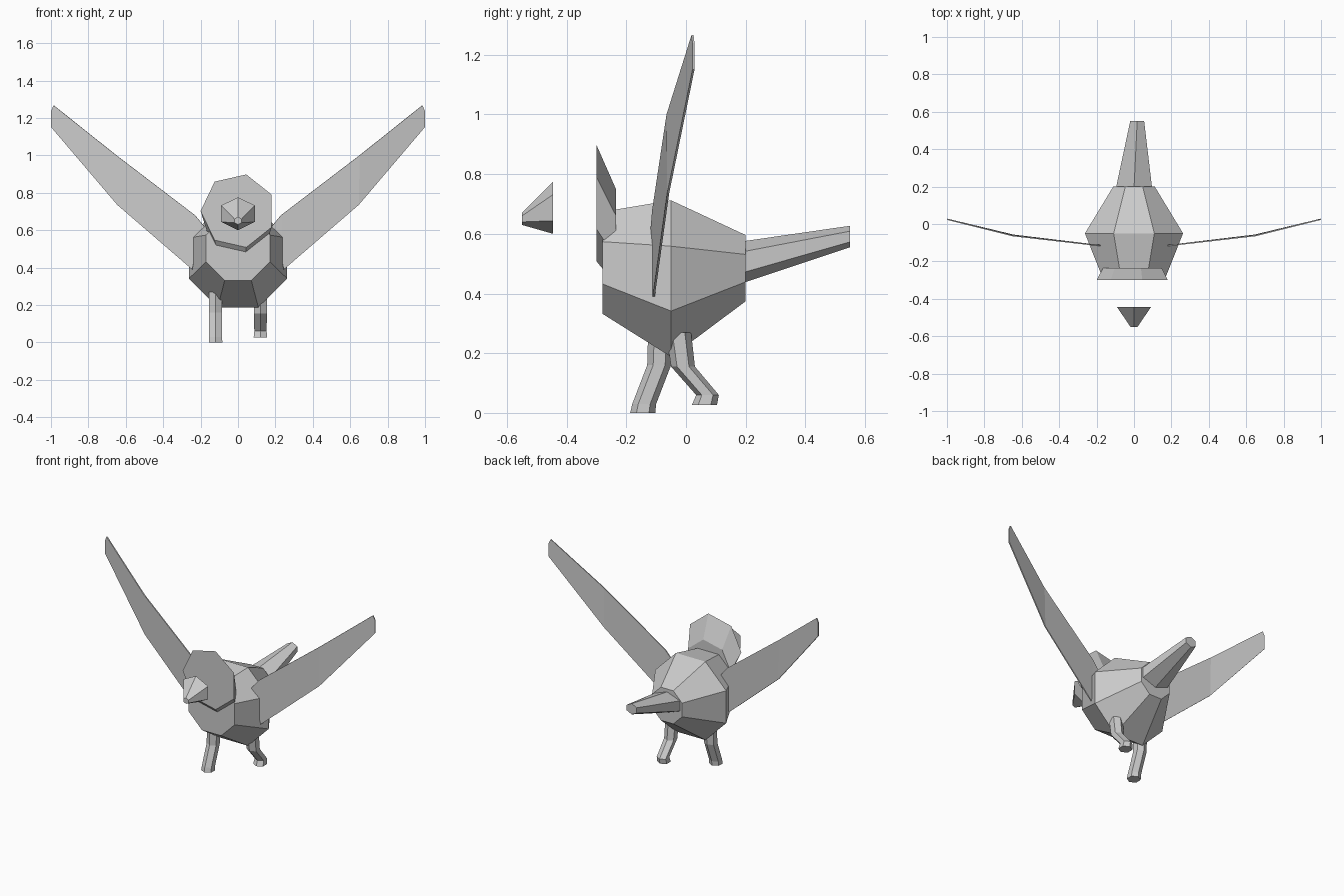
import bpy, bmesh
from math import sin, cos, pi, radians

cube = bpy.data.objects.get("Cube")
if cube:
    bpy.data.objects.remove(cube)

GREY = (0.6, 0.6, 0.6, 1)
grey = bpy.data.materials.new("plain grey")
grey.use_nodes = True
grey.diffuse_color = GREY
grey.node_tree.nodes["Principled BSDF"].inputs["Base Color"].default_value = GREY


def finish(name, bm):
    bmesh.ops.recalc_face_normals(bm, faces=bm.faces)
    mesh = bpy.data.meshes.new(name)
    bm.to_mesh(mesh)
    bm.free()
    mesh.materials.append(grey)
    obj = bpy.data.objects.new(name, mesh)
    bpy.context.collection.objects.link(obj)
    return obj


def loft(name, rings):
    """Join equal-sided rings of points and cap both ends."""
    bm = bmesh.new()
    loops = [[bm.verts.new(p) for p in ring] for ring in rings]
    n = len(loops[0])
    for a, b in zip(loops, loops[1:]):
        for i in range(n):
            j = (i + 1) % n
            bm.faces.new((a[i], a[j], b[j], b[i]))
    bm.faces.new(loops[0])
    bm.faces.new(loops[-1])
    return finish(name, bm)


def upright(n, start, x, y, z, rx, rz):
    """Polygon facing along y; start is the angle of its first corner."""
    angles = [radians(start) + 2 * pi * i / n for i in range(n)]
    return [(x + rx * cos(a), y, z + rz * sin(a)) for a in angles]


def level(x, y, z, r):
    """Horizontal hexagon with corners to the front and back."""
    angles = [pi / 2 + pi * i / 3 for i in range(6)]
    return [(x + r * cos(a), y + r * sin(a), z) for a in angles]


# Body: three octagons
loft("body", [upright(8, 22.5, 0, y, z, r, r) for y, z, r in
              ((-0.28, 0.503, 0.185), (-0.05, 0.45, 0.284), (0.2, 0.485, 0.12))])

# Head: slanted seven-sided disc
loft("head", [upright(7, 180, 0, -0.3, 0.703, 0.2, 0.2),
              upright(7, 180, 0, -0.235, 0.59, 0.165, 0.165)])

# Beak and tail: tapered hexagons
loft("beak", [upright(6, 90, 0, -0.445, 0.688, 0.104, 0.088),
              upright(6, 90, 0, -0.55, 0.65, 0.022, 0.02)])
loft("tail", [upright(6, 90, 0, 0.19, 0.505, 0.112, 0.07),
              upright(6, 90, 0.017, 0.55, 0.591, 0.043, 0.036)])

# Legs: one planted, one lifted
loft("right_leg", [level(-0.12, y, z, r) for y, z, r in
                   ((-0.085, 0.27, 0.042), (-0.09, 0.16, 0.04),
                    (-0.14, 0.03, 0.04), (-0.145, 0, 0.042))])
loft("left_leg", [level(0.12, y, z, r) for y, z, r in
                  ((-0.025, 0.27, 0.042), (-0.01, 0.155, 0.04),
                   (0.072, 0.06, 0.038), (0.062, 0.027, 0.042))])

# Wings: thin swept blades made of upper and lower edge points
TOP = ((0.18, -0.115, 0.62), (0.23, -0.11, 0.68), (0.65, -0.062, 1.0),
       (0.985, 0.022, 1.267), (0.998, 0.025, 1.24))
LOW = ((0.21, -0.112, 0.55), (0.245, -0.108, 0.39), (0.645, -0.06, 0.735),
       (0.998, 0.025, 1.15))
for name, side in (("left_wing", 1), ("right_wing", -1)):
    bm = bmesh.new()
    top = [bm.verts.new((side * x, y, z)) for x, y, z in TOP]
    low = [bm.verts.new((side * x, y, z)) for x, y, z in LOW]
    for i in range(3):
        bm.faces.new((top[i], top[i + 1], low[i + 1], low[i]))
    bm.faces.new((top[3], top[4], low[3]))
    wing = finish(name, bm)
    solid = wing.modifiers.new("thickness", "SOLIDIFY")
    solid.thickness = 0.007
    solid.offset = 0
